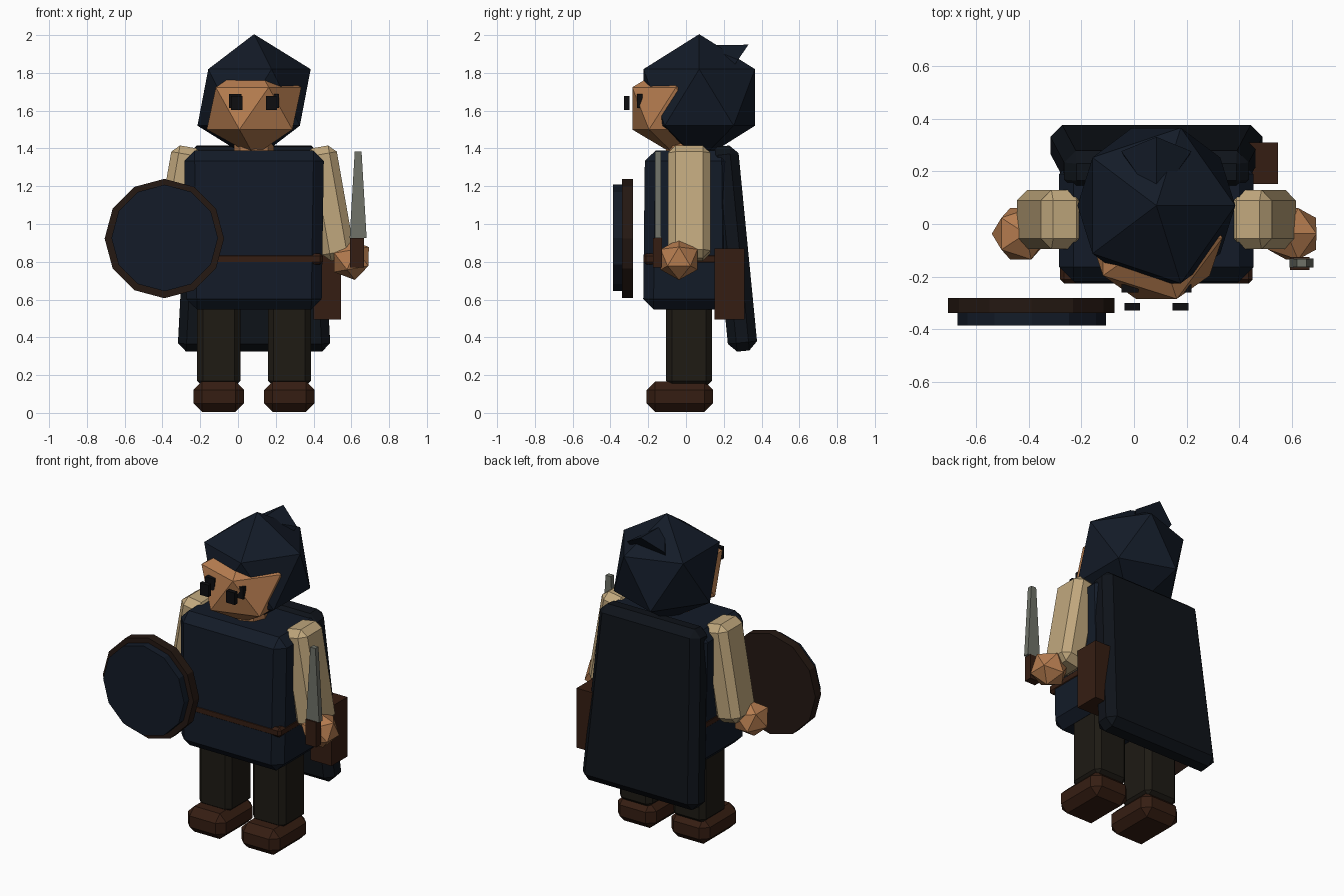
import bpy, bmesh
from math import radians
from mathutils import Matrix, Vector

if "Cube" in bpy.data.objects:
    bpy.data.objects.remove(bpy.data.objects["Cube"])

CX = 0.085  # body centre line (shield shifts the figure sideways)


def material(name, rgb):
    m = bpy.data.materials.new(name)
    m.diffuse_color = (*rgb, 1)
    m.use_nodes = True
    m.node_tree.nodes["Principled BSDF"].inputs["Base Color"].default_value = m.diffuse_color
    return m


NAVY = material("navy", (0.0065, 0.011, 0.021))
CAPE = material("dark_navy", (0.0045, 0.0065, 0.010))
SKIN = material("skin", (0.47, 0.205, 0.08))
LINEN = material("linen", (0.53, 0.39, 0.205))
LEATHER = material("leather", (0.036, 0.0125, 0.006))
RIM = material("dark_leather", (0.018, 0.009, 0.006))
CLOTH = material("dark_cloth", (0.013, 0.0105, 0.007))
STEEL = material("steel", (0.16, 0.17, 0.14))
BLACK = material("black", (0.004, 0.004, 0.005))


def finish(name, bm, mat, loc, rot=(0, 0, 0), bevel=0):
    me = bpy.data.meshes.new(name)
    bm.to_mesh(me)
    bm.free()
    me.materials.append(mat)
    ob = bpy.data.objects.new(name, me)
    bpy.context.collection.objects.link(ob)
    ob.location = loc
    ob.rotation_euler = [radians(a) for a in rot]
    if bevel:
        mod = ob.modifiers.new("chamfer", 'BEVEL')
        mod.width = bevel
        mod.segments = 1
        mod.limit_method = 'NONE'
    return ob


def box(name, mat, loc, size, rot=(0, 0, 0), bevel=0, top=(1, 1)):
    """Box with optional chamfer; top scales the upper face."""
    bm = bmesh.new()
    bmesh.ops.create_cube(bm, size=1)
    for v in bm.verts:
        s = top if v.co.z > 0 else (1, 1)
        v.co = Vector((v.co.x * size[0] * s[0], v.co.y * size[1] * s[1], v.co.z * size[2]))
    return finish(name, bm, mat, loc, rot, bevel)


def ico(name, mat, loc, radii, rot=(0, 0, 0)):
    bm = bmesh.new()
    bmesh.ops.create_icosphere(bm, subdivisions=1, radius=1,
                               matrix=Matrix.Diagonal((*radii, 1)))
    return finish(name, bm, mat, loc, rot)


def cone(name, mat, loc, r1, r2, depth, sides, rot=(0, 0, 0)):
    bm = bmesh.new()
    bmesh.ops.create_cone(bm, cap_ends=True, segments=sides, radius1=r1, radius2=r2, depth=depth)
    return finish(name, bm, mat, loc, rot)


# torso, belt and cape
box("tunic", NAVY, (CX, 0.013, 0.968), (0.715, 0.48, 0.84), bevel=0.055, top=(1.035, 0.96))
box("belt", LEATHER, (CX, 0.013, 0.815), (0.73, 0.478, 0.06), bevel=0.015)
box("cape", CAPE, (CX, 0.25, 0.87), (0.81, 0.155, 1.09), rot=(5.6, 0, 0), bevel=0.045,
    top=(0.86, 1))

# head
cone("neck", SKIN, (CX, 0.0, 1.4), 0.105, 0.105, 0.2, 8)
ico("hood", NAVY, (CX, 0.07, 1.67), (0.335, 0.347, 0.335))
ico("face", SKIN, (CX, -0.053, 1.612), (0.28, 0.272, 0.25))
cone("hood_point", NAVY, (CX, 0.169, 1.89), 0.14, 0, 0.2, 5, rot=(55.7, 0, 0))

# paired parts, mirrored about the centre line
for side, s in (("left", -1), ("right", 1)):
    box(f"{side}_leg", CLOTH, (CX + s * 0.187, 0.016, 0.37), (0.228, 0.242, 0.46), bevel=0.03)
    box(f"{side}_boot", LEATHER, (CX + s * 0.187, -0.032, 0.086), (0.268, 0.352, 0.16), bevel=0.045)
    box(f"{side}_arm", LINEN, (CX + s * 0.4, 0.017, 1.11), (0.17, 0.225, 0.605),
        rot=(0, -s * 10, 0), bevel=0.04)
    ico(f"{side}_hand", SKIN, (CX + s * 0.515, -0.037, 0.812), (0.115, 0.115, 0.11),
        rot=(0, -s * 10, 0))
    box(f"{side}_eye", BLACK, (CX + s * 0.1, -0.245, 1.651), (0.065, 0.03, 0.074))
    box(f"{side}_pupil", BLACK, (CX + s * 0.092, -0.314, 1.64), (0.06, 0.028, 0.075))

# shield on the left side
cone("shield_rim", RIM, (-0.39, -0.309, 0.923), 0.316, 0.316, 0.058, 12, rot=(90, 0, 0))
cone("shield_face", NAVY, (-0.388, -0.36, 0.926), 0.282, 0.282, 0.052, 12, rot=(90, 0, 0))

# dagger in the right hand
box("dagger_handle", LEATHER, (0.63, -0.15, 0.848), (0.074, 0.048, 0.158))
box("dagger_blade", STEEL, (0.636, -0.148, 1.155), (0.09, 0.034, 0.46), top=(0.4, 0.9))

# hip case
box("hip_case", LEATHER, (0.473, 0.23, 0.683), (0.147, 0.158, 0.375))
